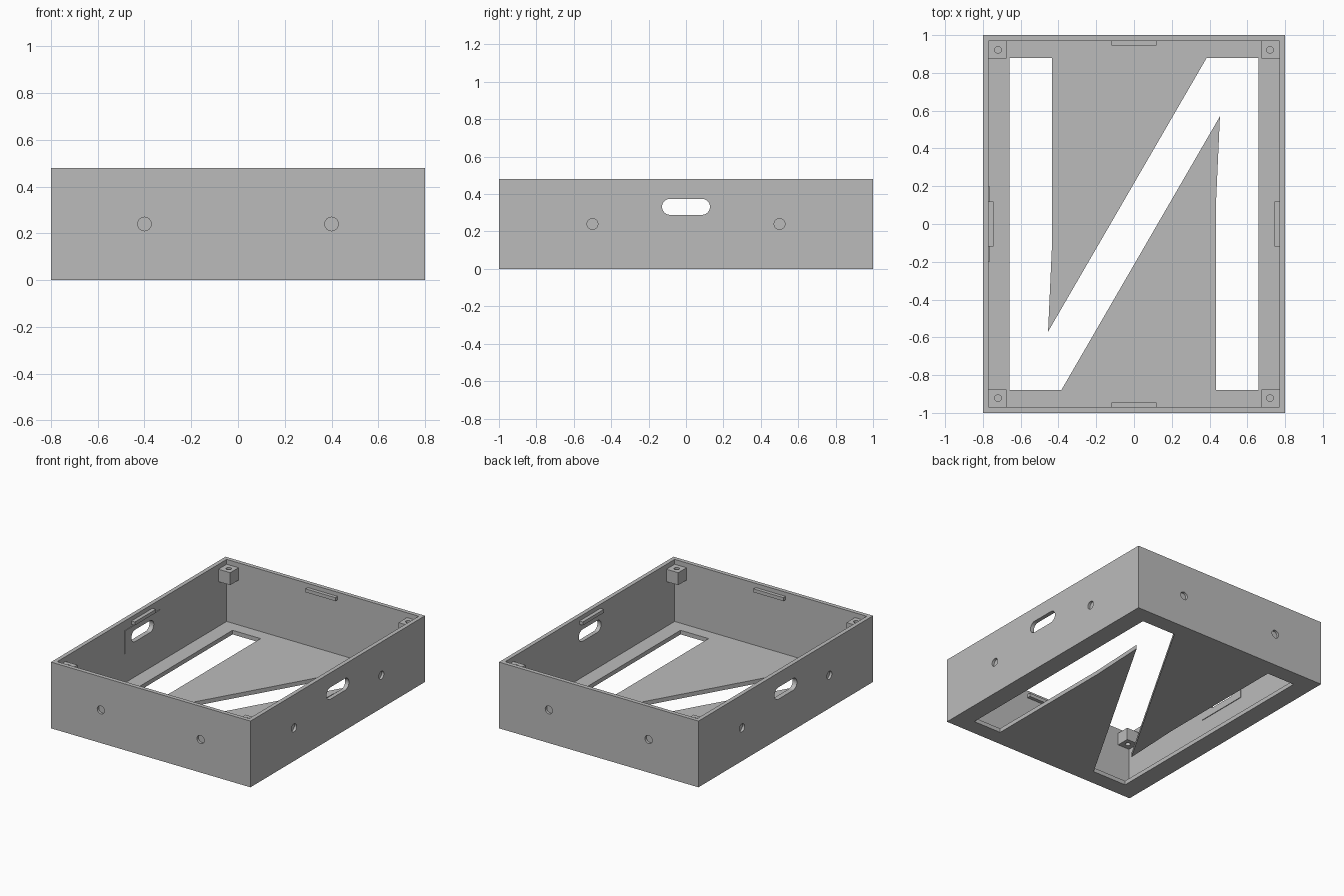
import bpy, bmesh, math
from mathutils import Matrix, Vector

W, D, H = 0.80, 1.00, 0.48      # half width, half depth, height
T = 0.03                        # wall and floor thickness

start_cube = bpy.data.objects.get("Cube")
if start_cube:
    bpy.data.objects.remove(start_cube, do_unlink=True)

grey = bpy.data.materials.new("plain grey")
grey.use_nodes = True
grey.diffuse_color = (0.5, 0.5, 0.5, 1)
grey.node_tree.nodes["Principled BSDF"].inputs["Base Color"].default_value = (0.5, 0.5, 0.5, 1)


def prism(name, outline, length, matrix=Matrix()):
    """Extrude a flat outline along its local z, then place it."""
    bm = bmesh.new()
    face = bm.faces.new([bm.verts.new((x, y, 0)) for x, y in outline])
    grown = bmesh.ops.extrude_face_region(bm, geom=[face])["geom"]
    bmesh.ops.translate(bm, vec=(0, 0, length),
                        verts=[v for v in grown if isinstance(v, bmesh.types.BMVert)])
    bmesh.ops.recalc_face_normals(bm, faces=bm.faces)
    bm.transform(matrix)
    mesh = bpy.data.meshes.new(name)
    bm.to_mesh(mesh)
    bm.free()
    mesh.materials.append(grey)
    obj = bpy.data.objects.new(name, mesh)
    bpy.context.collection.objects.link(obj)
    return obj


def box(name, low, high):
    outline = [(low[0], low[1]), (high[0], low[1]), (high[0], high[1]), (low[0], high[1])]
    return prism(name, outline, high[2] - low[2], Matrix.Translation((0, 0, low[2])))


def capsule(radius, half_span=0.0, steps=16):
    """Rounded slot outline; a zero span gives a circle."""
    points = []
    for side in (1, -1):
        for i in range(steps + (1 if half_span else 0)):
            a = math.pi * i / steps - math.pi / 2
            points.append((side * (half_span + radius * math.cos(a)), side * radius * math.sin(a)))
    return points


def facing(direction, origin):
    """Matrix turning local z to a horizontal direction, with local y up."""
    z = Vector(direction)
    y = Vector((0, 0, 1))
    m = Matrix((y.cross(z), y, z)).transposed().to_4x4()
    m.translation = origin
    return m


def cut(obj, cutters):
    for cutter in cutters:
        cutter.hide_render = True
        mod = obj.modifiers.new("cut", "BOOLEAN")
        mod.operation, mod.solver, mod.object = "DIFFERENCE", "EXACT", cutter
    bpy.context.view_layer.update()
    result = bpy.data.meshes.new_from_object(obj.evaluated_get(bpy.context.evaluated_depsgraph_get()))
    obj.modifiers.clear()
    obj.data = result


# Shell cutters: cavity, angled floor opening, side grips, shallow round recesses
cavity = box("cavity_cutter", (-W + T, -D + T, T), (W - T, D - T, H + 0.1))
half = [(-0.66, -0.88), (-0.66, 0.88), (-0.435, 0.88), (-0.435, -0.13), (-0.455, -0.57), (0.385, 0.88)]
opening = prism("floor_opening_cutter", half + [(-x, -y) for x, y in half], 0.2,
                Matrix.Translation((0, 0, -0.1)))
grip = prism("grip_cutter", capsule(0.043, 0.085), 2, facing((1, 0, 0), (-1, 0, 0.332)))
recesses = []
for s in (-1, 1):
    for t in (-1, 1):
        recesses.append(prism("recess_cutter", capsule(0.029), 0.1,
                              facing((0, s, 0), (0.4 * t, s * (D - 0.018), 0.24))))
        recesses.append(prism("recess_cutter", capsule(0.029), 0.1,
                              facing((s, 0, 0), (s * (W - 0.018), 0.5 * t, 0.24))))

shell = box("tray_shell", (-W, -D, 0), (W, D, H))
cut(shell, [cavity, opening, grip] + recesses)

# Thin backing plate around the grip inside one side wall
plate = box("grip_backing_plate", (-W + T - 0.01, -0.2, 0.24), (-W + T + 0.005, 0.2, 0.41))
cut(plate, [grip])

# Corner screw blocks with a vertical hole
for sx, side in ((-1, "right"), (1, "left")):
    for sy, end in ((-1, "front"), (1, "back")):
        xs = sorted((sx * (W - T + 0.005), sx * 0.675))
        ys = sorted((sy * (D - T + 0.005), sy * 0.875))
        block = box(f"{end}_{side}_screw_block", (xs[0], ys[0], 0.355), (xs[1], ys[1], 0.445))
        hole = prism("screw_hole_cutter", capsule(0.018), 0.3,
                     Matrix.Translation((sx * 0.72, sy * 0.922, 0.25)))
        cut(block, [hole])
        bpy.data.objects.remove(hole, do_unlink=True)

# Lid catches at the middle of each wall
for s in (-1, 1):
    ys = sorted((s * (D - T + 0.005), s * 0.945))
    box("front_catch" if s < 0 else "back_catch", (-0.12, ys[0], 0.425), (0.12, ys[1], 0.45))
    xs = sorted((s * (W - T + 0.005), s * 0.743))
    box("right_catch" if s < 0 else "left_catch", (xs[0], -0.12, 0.425), (xs[1], 0.12, 0.45))

for cutter in [cavity, opening, grip] + recesses:
    bpy.data.objects.remove(cutter, do_unlink=True)
